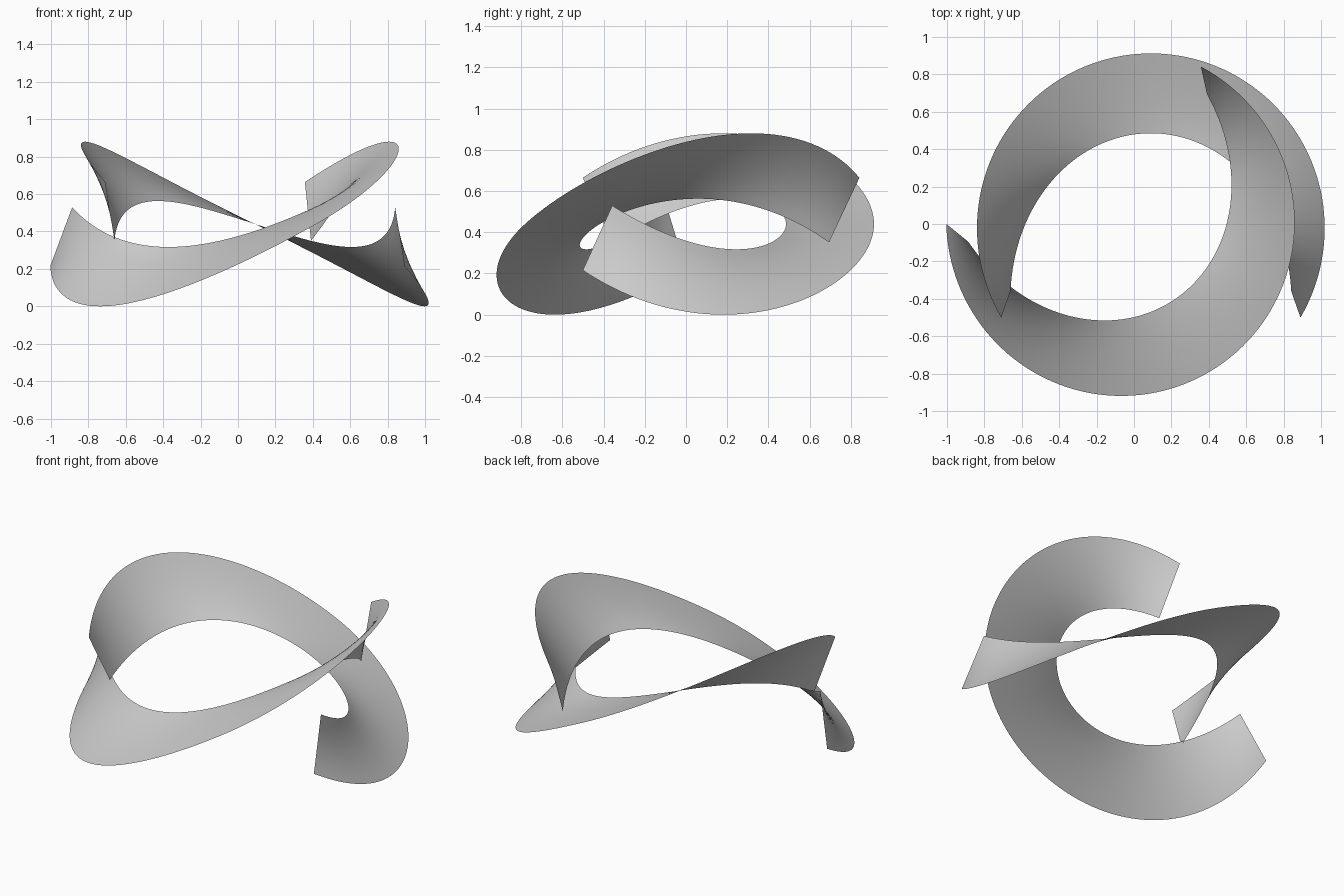
import bpy, bmesh
from math import sin, cos, radians
from mathutils import Vector

cube = bpy.data.objects.get("Cube")
if cube:
    bpy.data.objects.remove(cube, do_unlink=True)

grey = bpy.data.materials.new("plain_grey")
grey.use_nodes = True
colour = (0.6, 0.6, 0.6, 1)
grey.diffuse_color = colour
grey.node_tree.nodes["Principled BSDF"].inputs["Base Color"].default_value = colour


def outer_edge(s):
    """Outer rim: near-circular, one side dipping, the other rising."""
    t = 2.13 * s
    r = 0.912 + 0.007 * t * t
    z = -0.44 * sin(t + 0.105 * t * abs(t))
    return Vector((r * sin(t), r * cos(t), z))


def inner_edge(s):
    """Inner rim: spirals outward and crosses level again at the ends."""
    t = 2.016 * s
    r = 0.485 + 0.06 * t**2 + 0.0062 * t**4
    z = -(0.156 * t - 0.0314 * t**3 - 0.0044 * t**5)
    return Vector((r * sin(t), r * cos(t), z))


def twisted_ribbon(name, centre, turn):
    """Thin sheet ruled between the two rims."""
    bm = bmesh.new()
    bmesh.ops.create_grid(bm, x_segments=96, y_segments=10, size=1)
    for v in bm.verts:
        s, w = v.co.x, (v.co.y + 1) / 2
        v.co = inner_edge(s).lerp(outer_edge(s), w)
    mesh = bpy.data.meshes.new(name)
    bm.to_mesh(mesh)
    bm.free()
    mesh.materials.append(grey)
    mesh.shade_smooth()
    ob = bpy.data.objects.new(name, mesh)
    ob.location = centre
    ob.rotation_euler.z = radians(turn)
    bpy.context.collection.objects.link(ob)


# Two identical interlocking ribbons, one turned about the vertical
twisted_ribbon("back_ribbon", (0.09, 0, 0.44), 0)
twisted_ribbon("front_ribbon", (-0.06, -0.005, 0.44), -148.3)
